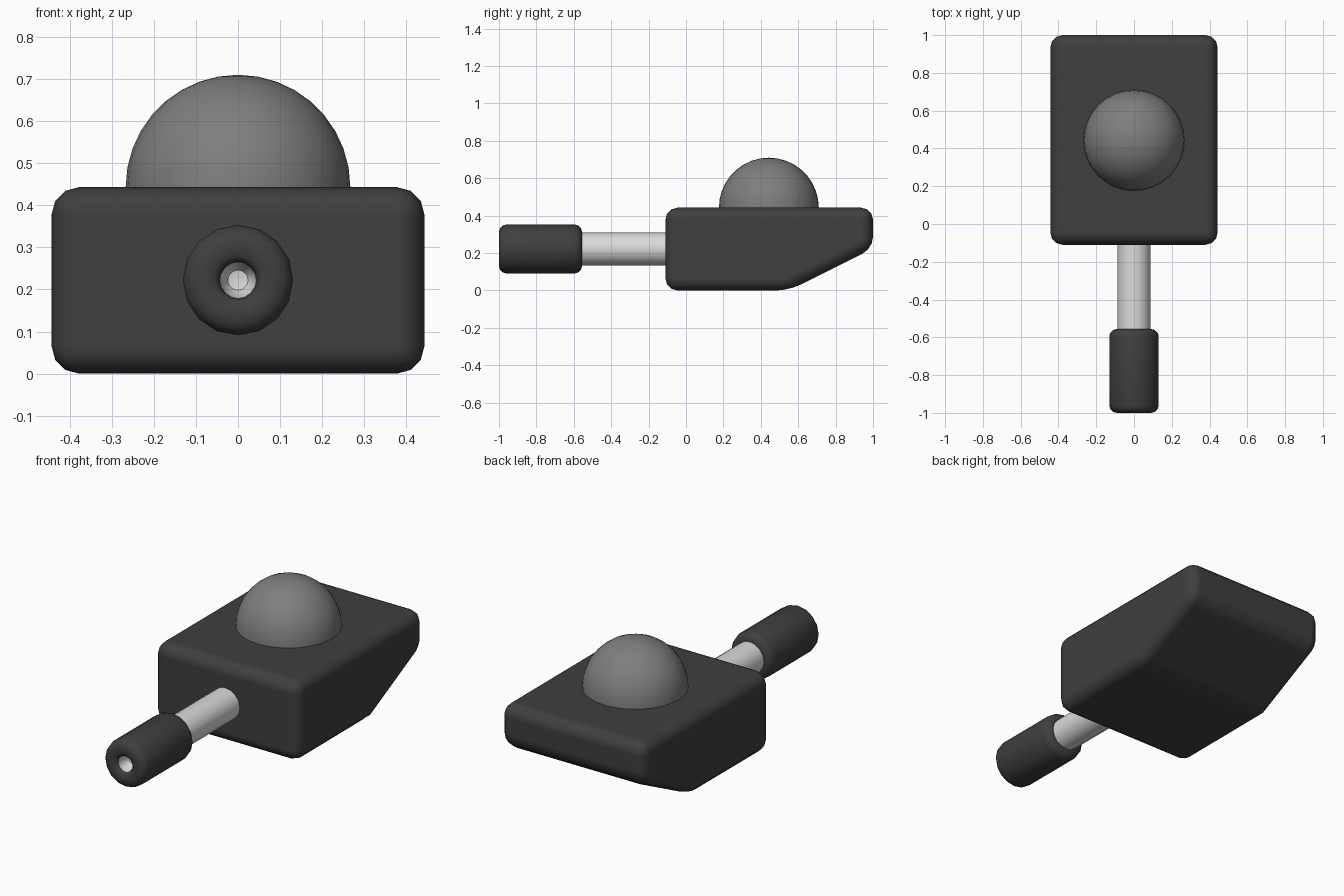
import bpy, bmesh, math

cube = bpy.data.objects.get("Cube")
if cube:
    bpy.data.objects.remove(cube, do_unlink=True)


def material(name, value, metallic=0.0):
    m = bpy.data.materials.new(name)
    m.use_nodes = True
    colour = (value, value, value, 1)
    m.diffuse_color = colour
    m.node_tree.nodes["Principled BSDF"].inputs["Base Color"].default_value = colour
    return m


dark = material("dark grey", 0.05)
mid = material("mid grey", 0.21)
light = material("light grey", 0.7)

AXIS_Z = 0.222


def finish(name, bm, mat, angle=40):
    bmesh.ops.recalc_face_normals(bm, faces=bm.faces)
    mesh = bpy.data.meshes.new(name)
    bm.to_mesh(mesh)
    bm.free()
    mesh.materials.append(mat)
    ob = bpy.data.objects.new(name, mesh)
    bpy.context.collection.objects.link(ob)
    bpy.ops.object.select_all(action='DESELECT')
    ob.select_set(True)
    bpy.context.view_layer.objects.active = ob
    bpy.ops.object.shade_smooth_by_angle(angle=math.radians(angle))
    return ob


def lathe(name, profile, mat, sides, axis='Y', center=(0, 0, AXIS_Z), angle=40):
    """Revolve (radius, distance along axis) points about the axis."""
    bm = bmesh.new()
    cx, cy, cz = center
    verts = []
    for r, d in profile:
        p = (cx + r, cy + d, cz) if axis == 'Y' else (cx + r, cy, cz + d)
        verts.append(bm.verts.new(p))
    edges = [bm.edges.new(pair) for pair in zip(verts, verts[1:])]
    bmesh.ops.spin(bm, geom=verts + edges, cent=center,
                   axis=(0, 1, 0) if axis == 'Y' else (0, 0, 1),
                   angle=math.tau, steps=sides, use_duplicate=False)
    bmesh.ops.remove_doubles(bm, verts=bm.verts, dist=1e-4)
    return finish(name, bm, mat, angle)


# Body: side profile with a sloped underside, extruded across and rounded
bm = bmesh.new()
side = [(-0.11, 0), (0.55, 0), (1.0, 0.225), (1.0, 0.443), (-0.11, 0.443)]
face = bm.faces.new([bm.verts.new((-0.443, y, z)) for y, z in side])
ext = bmesh.ops.extrude_face_region(bm, geom=[face])
bmesh.ops.translate(bm, vec=(0.886, 0, 0),
                    verts=[v for v in ext["geom"] if isinstance(v, bmesh.types.BMVert)])
body = finish("body", bm, dark, 180)
bevel = body.modifiers.new("rounded edges", 'BEVEL')
bevel.width = 0.065
bevel.segments = 3
bevel.limit_method = 'ANGLE'
bevel.angle_limit = math.radians(20)
bevel.harden_normals = True

# Dome on the top face
R = 0.267
arc = [(R * math.cos(math.radians(a)), R * math.sin(math.radians(a)))
       for a in range(0, 90, 10)] + [(0, R)]
lathe("dome", [(R, -0.03)] + arc, mid, 32, 'Z', (0, 0.443, 0.443))

# Rod between the grip and the body
lathe("rod", [(0, -0.70), (0.088, -0.70), (0.088, 0.0), (0, 0.0)], light, 16)


# Grip: a rounded sleeve with a hole in the outer end
def corner(r, y, rad, start):
    return [(r + rad * math.cos(math.radians(start + t)),
             y + rad * math.sin(math.radians(start + t))) for t in (0, 30, 60, 90)]


b = 0.04
grip_profile = ([(0.042, -0.96), (0.045, -0.985), (0.058, -1.0)]
                + corner(0.131 - b, -1.0 + b, b, 270)
                + corner(0.131 - b, -0.556 - b, b, 0)
                + [(0.08, -0.556)])
lathe("grip", grip_profile, dark, 16, angle=50)

# Light recessed cup inside the grip's hole
lathe("grip_socket", [(0.043, -0.982), (0.040, -0.95), (0.024, -0.92), (0, -0.915)],
      light, 16, angle=50)
